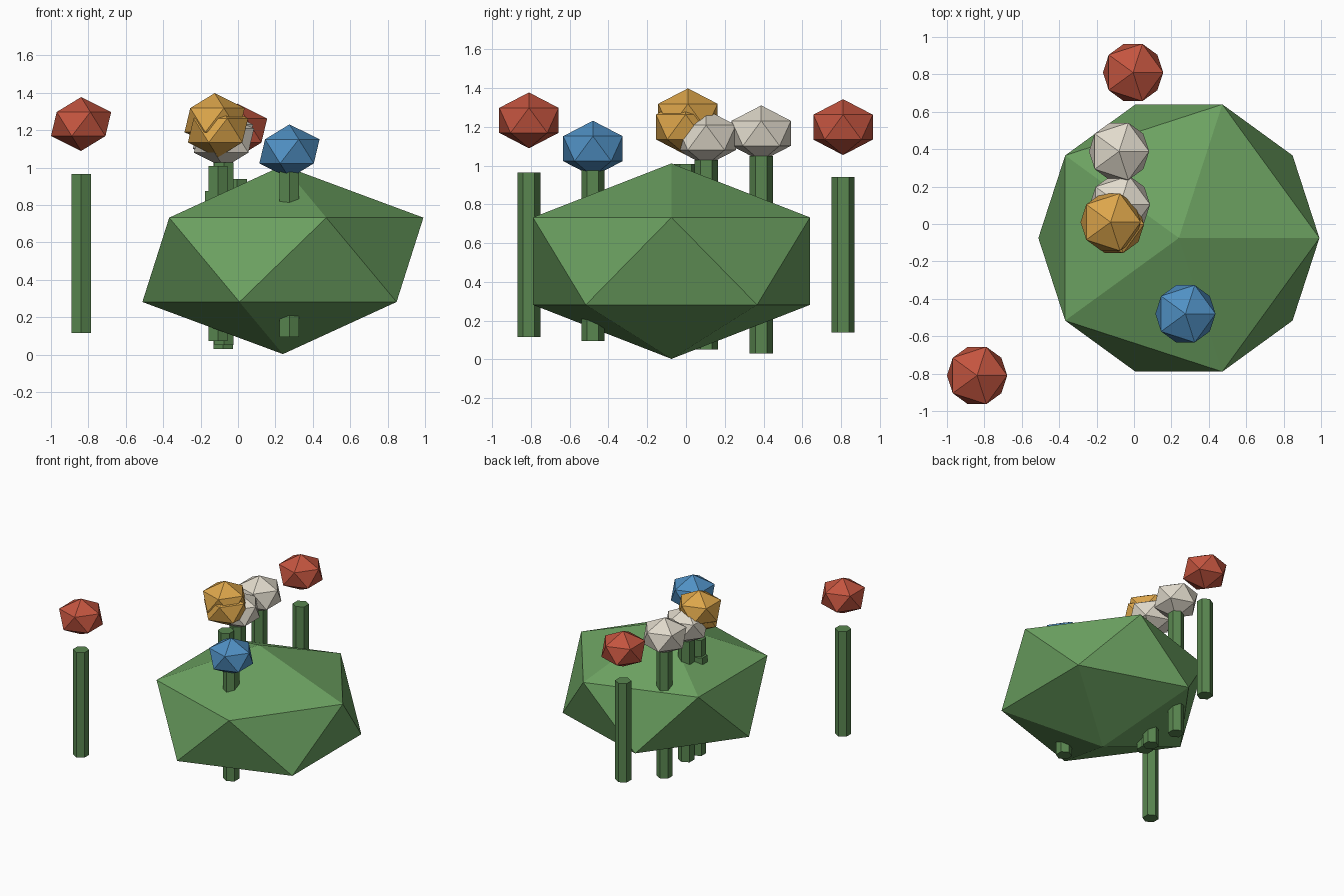
import bpy

if "Cube" in bpy.data.objects:
    bpy.data.objects.remove(bpy.data.objects["Cube"])


def material(name, rgb):
    mat = bpy.data.materials.new(name)
    mat.diffuse_color = (*rgb, 1)
    mat.use_nodes = True
    mat.node_tree.nodes["Principled BSDF"].inputs["Base Color"].default_value = mat.diffuse_color
    return mat


LEAF = material("leaf_green", (0.15, 0.36, 0.12))
STEM = material("stem_green", (0.10, 0.24, 0.08))
RED = material("red_petal", (0.55, 0.09, 0.05))
BLUE = material("blue_petal", (0.08, 0.28, 0.55))
YELLOW = material("yellow_petal", (0.72, 0.38, 0.07))
WHITE = material("white_petal", (0.75, 0.70, 0.60))


def finish(name, mat, scale=(1, 1, 1)):
    obj = bpy.context.object
    obj.name = name
    obj.scale = scale
    obj.data.materials.append(mat)


def ball(name, mat, radius, flatten, location):
    bpy.ops.mesh.primitive_ico_sphere_add(subdivisions=1, radius=radius, location=location)
    finish(name, mat, (1, 1, flatten))


# Leafy mound
ball("leaf_mound", LEAF, 0.84, 0.6, (0.24, -0.075, 0.507))

# Flowers: material, x, y, stem length, bloom height
STEM_MID = 0.54
flowers = [
    ("red", RED, -0.839, -0.81, 0.85, 1.233),
    ("red", RED, -0.005, 0.81, 0.80, 1.198),
    ("blue", BLUE, 0.275, -0.48, 0.89, 1.087),
    ("white", WHITE, -0.08, 0.388, 1.02, 1.166),
    ("white", WHITE, -0.075, 0.104, 0.975, 1.144),
    ("yellow", YELLOW, -0.125, 0.01, 0.67, 1.254),
    ("yellow", YELLOW, -0.107, -0.002, 0.935, 1.199),
]
for i, (colour, mat, x, y, length, height) in enumerate(flowers, 1):
    bpy.ops.mesh.primitive_cylinder_add(vertices=6, radius=0.06, depth=length,
                                        location=(x, y, STEM_MID))
    finish(f"stem_{i}", STEM)
    ball(f"{colour}_bloom_{i}", mat, 0.18, 0.8, (x, y, height))
